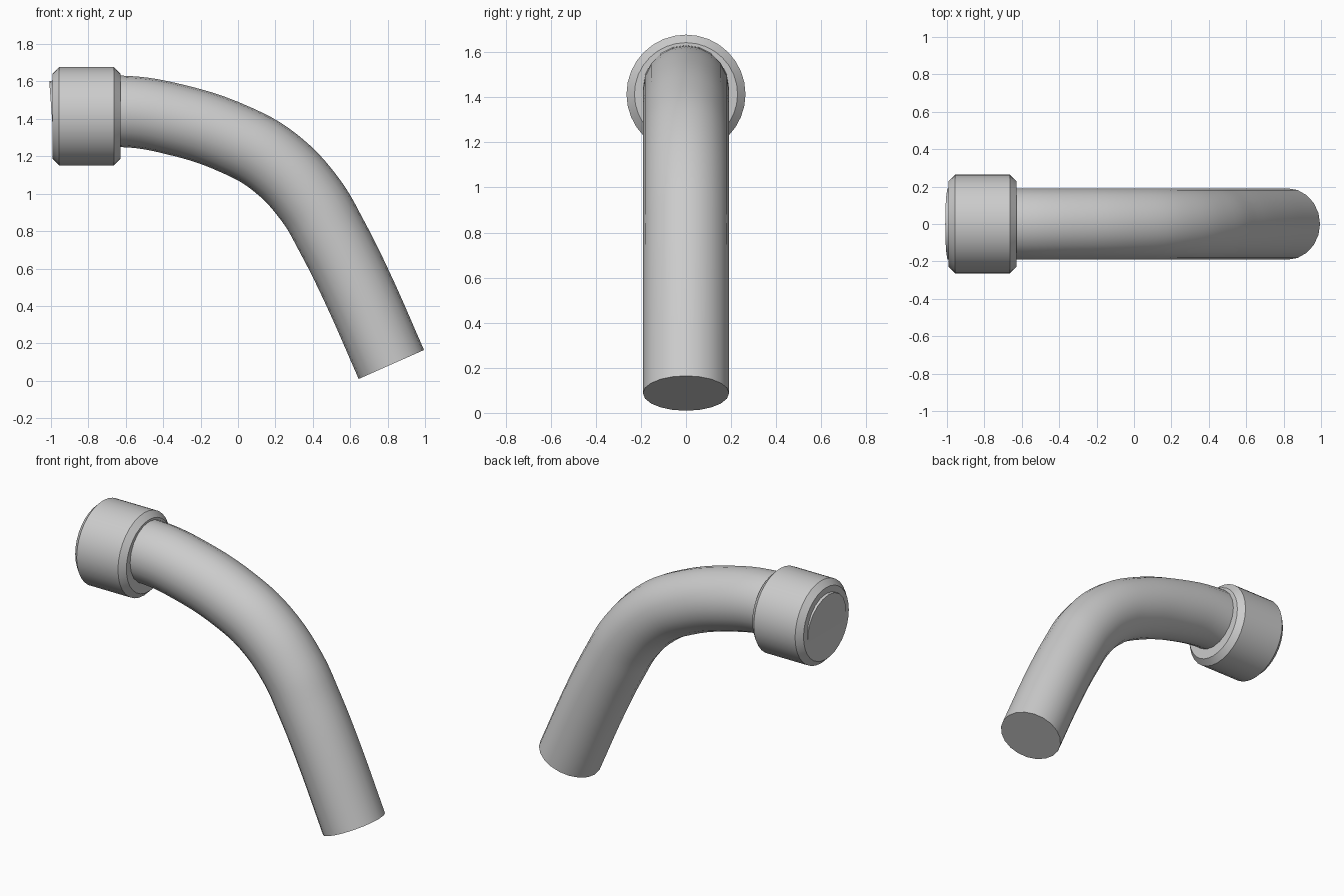
import bpy
import math

cube = bpy.data.objects.get("Cube")
if cube:
    bpy.data.objects.remove(cube, do_unlink=True)

# Single grey material
grey = bpy.data.materials.new("plain_grey")
grey.use_nodes = True
colour = (0.6, 0.6, 0.6, 1)
grey.diffuse_color = colour
grey.node_tree.nodes["Principled BSDF"].inputs["Base Color"].default_value = colour


def finish(obj):
    """Select, shade smooth with sharp edges, assign the material."""
    bpy.ops.object.select_all(action="DESELECT")
    obj.select_set(True)
    bpy.context.view_layer.objects.active = obj
    if obj.type == "CURVE":
        bpy.ops.object.convert(target="MESH")
        obj = bpy.context.view_layer.objects.active
    obj.data.materials.clear()
    obj.data.materials.append(grey)
    bpy.ops.object.shade_smooth_by_angle(angle=math.radians(30))


# Bent pipe: round bevel swept along a smooth centreline in the xz plane
path = [(-0.995, 1.412), (-0.62, 1.44), (-0.35, 1.4), (0, 1.283), (0.2, 1.165),
        (0.388, 0.966), (0.5, 0.775), (0.627, 0.522), (0.82, 0.087)]
curve = bpy.data.curves.new("bent_pipe", "CURVE")
curve.dimensions = "3D"
curve.bevel_depth = 0.191
curve.bevel_resolution = 8
curve.use_fill_caps = True
curve.resolution_u = 5
spline = curve.splines.new("BEZIER")
spline.bezier_points.add(len(path) - 1)
for point, (x, z) in zip(spline.bezier_points, path):
    point.co = (x, 0, z)
    point.handle_left_type = point.handle_right_type = "AUTO"
pipe = bpy.data.objects.new("bent_pipe", curve)
bpy.context.collection.objects.link(pipe)
finish(pipe)

# Collar: cylinder along x with chamfered rims
bpy.ops.mesh.primitive_cylinder_add(vertices=32, radius=0.264, depth=0.362,
                                    location=(-0.81, 0, 1.414),
                                    rotation=(0, math.pi / 2, 0))
collar = bpy.context.object
collar.name = "collar"
chamfer = collar.modifiers.new("chamfer", "BEVEL")
chamfer.width = 0.035
chamfer.segments = 1
chamfer.limit_method = "ANGLE"
chamfer.angle_limit = math.radians(60)
bpy.ops.object.modifier_apply(modifier=chamfer.name)
finish(collar)
